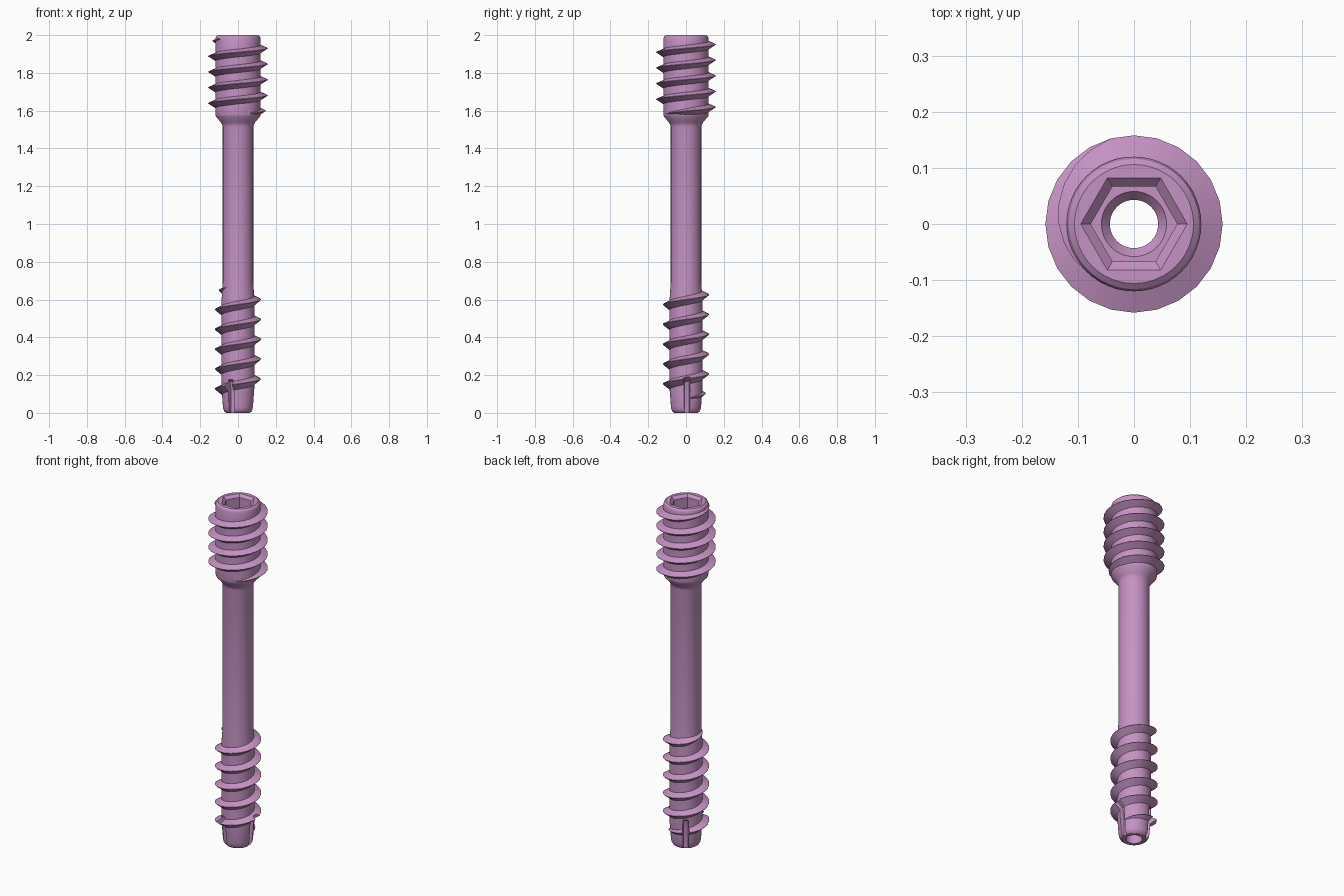
import bpy, bmesh, math

if "Cube" in bpy.data.objects:
    bpy.data.objects.remove(bpy.data.objects["Cube"])

def loft(name, rings):
    """Closed solid from a list of equally sized point rings."""
    bm = bmesh.new()
    vr = [[bm.verts.new(p) for p in ring] for ring in rings]
    n = len(vr[0])
    for a, b in zip(vr, vr[1:]):
        for i in range(n):
            j = (i + 1) % n
            bm.faces.new((a[i], a[j], b[j], b[i]))
    bm.faces.new(vr[0][::-1])
    bm.faces.new(vr[-1])
    bmesh.ops.recalc_face_normals(bm, faces=bm.faces)
    me = bpy.data.meshes.new(name)
    bm.to_mesh(me)
    bm.free()
    ob = bpy.data.objects.new(name, me)
    bpy.context.collection.objects.link(ob)
    return ob

def turned(name, profile, n=48):
    """Stack of circles (or hexagons) given as (radius, z)."""
    return loft(name, [[(r * math.cos(2 * math.pi * i / n), r * math.sin(2 * math.pi * i / n), z)
                        for i in range(n)] for r, z in profile])

def thread(name, z0, pitch, a0, a1, fade_in, fade_out, core, crest, up, down):
    """Right-handed pointed thread; z0 is the crest height at angle 0."""
    rings = []
    for a in range(a0, a1 + 1, 15):
        t = math.radians(a)
        f = max(0.0, min(1, (a - a0) / fade_in, (a1 - a) / fade_out))
        z = z0 + pitch * a / 360
        w = 0.15 + 0.85 * f
        root, tip = core - 0.009, core - 0.005 + (crest - core + 0.005) * f
        rings.append([(r * math.cos(t), r * math.sin(t), z + dz) for r, dz in
                      ((root, -down * w), (tip, -0.001), (tip, 0.001), (root, up * w))])
    return loft(name, rings)

def combine(target, other, op):
    m = target.modifiers.new(op, 'BOOLEAN')
    m.operation, m.solver, m.object = op, 'EXACT', other
    bpy.context.view_layer.objects.active = target
    bpy.ops.object.modifier_apply(modifier=m.name)
    bpy.data.objects.remove(other)

# Tip, shaft, shoulder and head
screw = turned("screw_body", [
    (0.062, 0), (0.071, 0.006), (0.077, 0.017), (0.08, 0.035), (0.087, 0.13), (0.087, 0.6),
    (0.081, 0.69), (0.081, 1.515), (0.084, 1.527), (0.091, 1.539), (0.117, 1.569),
    (0.12, 1.58), (0.12, 1.98), (0.116, 1.992), (0.106, 2.0)])

# Head thread and tip thread
combine(screw, thread("head_thread", 1.598, 0.083, -75, 1680, 105, 135,
                      0.12, 0.158, 0.021, 0.031), 'UNION')
combine(screw, thread("tip_thread", 0.075, 0.105, 0, 2025, 165, 105,
                      0.087, 0.123, 0.022, 0.036), 'UNION')

# Hexagonal drive socket and the hole through the whole screw
combine(screw, turned("socket_cutter", [(0.077, 1.85), (0.077, 1.984), (0.095, 2.0),
                                        (0.095, 2.1)], 6), 'DIFFERENCE')
combine(screw, turned("bore_cutter", [(0.043, -0.1), (0.043, 1.83), (0.058, 1.848),
                                      (0.058, 1.9)]), 'DIFFERENCE')

# Three self-cutting flutes at the tip
for k in range(3):
    t = math.radians(4 + 120 * k)
    c, s = math.cos(t), math.sin(t)
    rings = []
    for inner, z in ((0.062, -0.05), (0.062, 0.13), (0.07, 0.165), (0.13, 0.21)):
        pts = ((inner, -0.012), (0.16, -0.03), (0.16, 0.03), (inner, 0.012))
        rings.append([(x * c - y * s, x * s + y * c, z) for x, y in pts])
    combine(screw, loft("flute_cutter", rings), 'DIFFERENCE')

# Anodised purple finish
mat = bpy.data.materials.new("purple_metal")
mat.diffuse_color = (0.56, 0.29, 0.55, 1)
mat.use_nodes = True
mat.node_tree.nodes["Principled BSDF"].inputs["Base Color"].default_value = mat.diffuse_color
screw.data.materials.clear()
screw.data.materials.append(mat)
for p in screw.data.polygons:
    p.material_index = 0
bpy.ops.object.select_all(action='DESELECT')
screw.select_set(True)
bpy.context.view_layer.objects.active = screw
bpy.ops.object.shade_smooth_by_angle(angle=math.radians(30))
